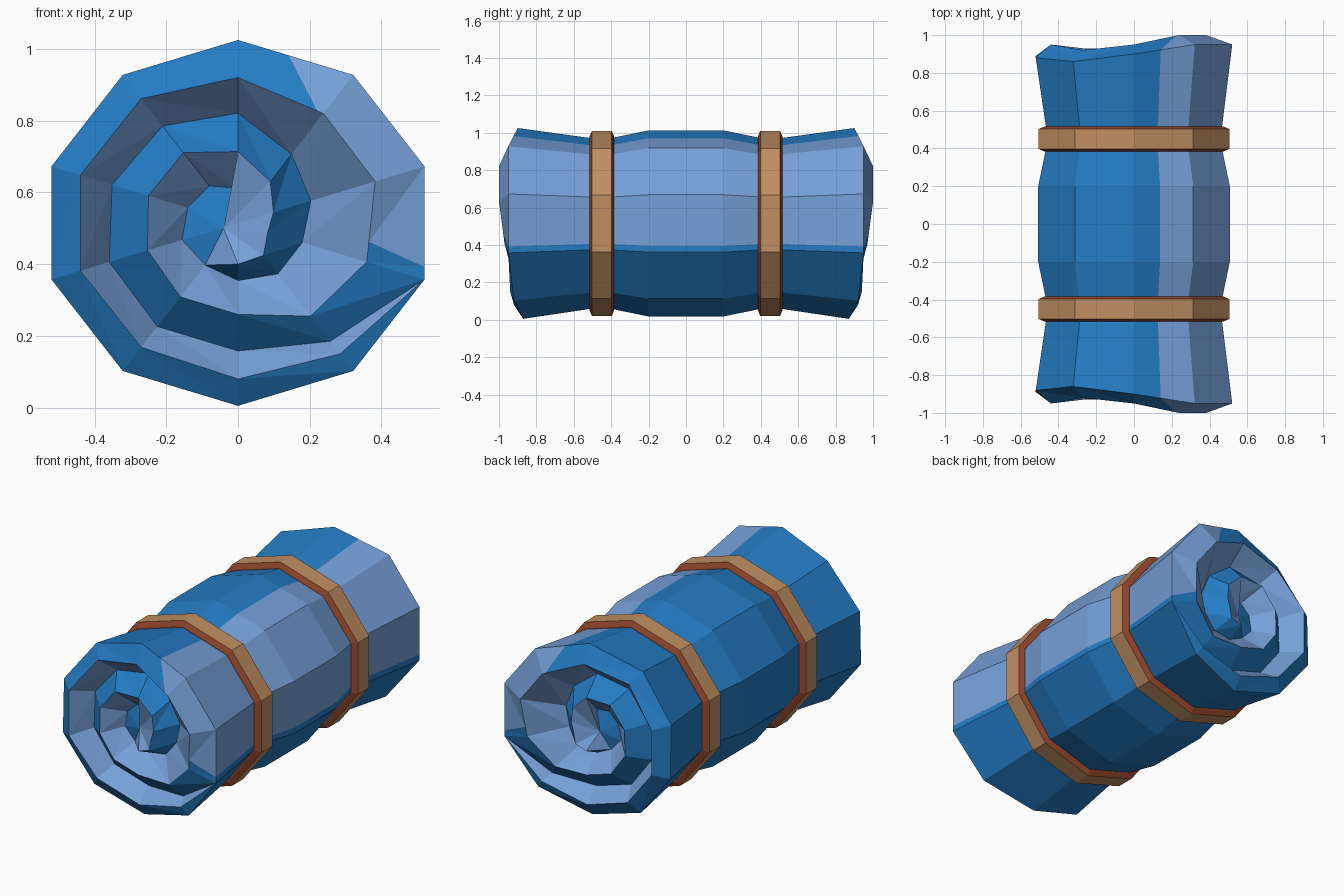
import bpy, bmesh, math
from mathutils import Vector

if "Cube" in bpy.data.objects:
    bpy.data.objects.remove(bpy.data.objects["Cube"])


def material(name, rgb):
    m = bpy.data.materials.new(name)
    lin = [((c / 255 + 0.055) / 1.055) ** 2.4 for c in rgb]
    m.diffuse_color = (*lin, 1)
    m.use_nodes = True
    m.node_tree.nodes["Principled BSDF"].inputs["Base Color"].default_value = m.diffuse_color
    return m


blue = material("blanket blue", (36, 124, 196))
pale = material("blanket pale blue", (118, 160, 216))
tan = material("strap tan", (192, 143, 98))
brown = material("strap brown edge", (150, 72, 45))

RX, RZ, CZ = 0.547, 0.51, 0.515


def pt(k, f, y):
    """Decagon direction k (clockwise from top), fraction f of full radius."""
    a = math.radians(36 * k)
    return Vector((RX * f * math.sin(a), y, CZ + RZ * f * math.cos(a)))


def finish(name, bm, mats):
    me = bpy.data.meshes.new(name)
    bmesh.ops.remove_doubles(bm, verts=bm.verts, dist=1e-4)
    bm.to_mesh(me)
    bm.free()
    for m in mats:
        me.materials.append(m)
    ob = bpy.data.objects.new(name, me)
    bpy.context.collection.objects.link(ob)
    return ob


def add_face(bm, pts, mat, facing):
    """Face without repeated corners, turned to point along facing."""
    uniq = []
    for p in pts:
        if all((p - q).length > 1e-4 for q in uniq):
            uniq.append(p)
    if len(uniq) < 3:
        return
    f = bm.faces.new([bm.verts.new(p) for p in uniq])
    f.normal_update()
    if f.normal.dot(facing) < 0:
        f.normal_flip()
    f.material_index = mat


# spiral of the rolled end: ridge and groove radii, starting at the flap (k = 3)
RIDGE = [1, .885, .853, .84, .845, .845, .84, .795, .74, .735, .69, .63, .5,
         .5, .485, .48, .475, .39, .28, .19, .16, .22, .225, .285]
GROOVE = [1, .8, .7, .7, .69, .675, .655, .6, .465, .39, .345, .345, .315,
          .285, .3, .27, .25, .19]
RIDGE_Y = [.95, .94, .92, .93, .95, .95, .92, .95, 1.0, 1.0, .97]
RIM_Y = [.90, .95, .95, .95, .92, .87, .88, .89, .88, .86]
APEX = Vector((-.04, .86, .50))


def rim(k):
    i = int(k)
    a, b = (pt(j, 1, RIM_Y[j % 10]) for j in (i, i + 1))
    return a.lerp(b, k - i)


def ridge(i):
    if i == 26:
        return groove(16)
    if i > 26:
        return APEX
    n = i - 3
    return pt(i, RIDGE[n], RIDGE_Y[n] if n < len(RIDGE_Y) else .93)


def groove(i):
    if i > 20:
        return APEX
    return pt(i, GROOVE[i - 3], {3: .95, 4: .88}.get(i, .83))


def flip(p, s):
    return Vector((p.x, p.y * s, p.z))


bm = bmesh.new()
T1, T2 = 0.44, 2.89          # edges of the pale stripe around the roll

# roll body: lofted sections, pinched under the straps
ks = [0, T1, 1, 2, T2, 3, 4, 5, 6, 7, 8, 9, 10]
SECTIONS = [(-.51, .895), (-.40, .895), (-.20, .975),
            (.20, .975), (.40, .895), (.51, .895)]


def body(k, s, f, y):
    p = rim(k)
    return Vector((p.x * f, y if s == 0 else p.y * s, CZ + (p.z - CZ) * f))


rows = [(-1, 1, 0)] + [(0, f, y) for y, f in SECTIONS] + [(1, 1, 0)]
for ra, rb in zip(rows, rows[1:]):
    for a, b in zip(ks, ks[1:]):
        q = [body(a, *ra), body(b, *ra), body(b, *rb), body(a, *rb)]
        mid = sum(q, Vector()) / 4
        stripe = T1 <= (a + b) / 2 <= T2
        add_face(bm, q, int(stripe), Vector((mid.x, 0, mid.z - CZ)))

# rolled ends: blue outward slopes, pale inward slopes
for s in (-1, 1):
    out = Vector((0, s, 0))

    def quad(a, b, c, d, mat):
        add_face(bm, [flip(a, s), flip(b, s), flip(c, s)], mat, out)
        add_face(bm, [flip(a, s), flip(c, s), flip(d, s)], mat, out)

    edge = [(i, rim(i % 10), ridge(i)) for i in range(3, 14)]
    edge.append((10 + T1, rim(T1), ridge(10).lerp(ridge(11), .93)))
    edge.append((10 + T2, rim(T2), ridge(12).lerp(ridge(13), .75)))
    edge.sort(key=lambda e: e[0])
    for (i, o1, r1), (j, o2, r2) in zip(edge, edge[1:]):
        quad(o1, o2, r2, r1, int(10 + T1 <= (i + j) / 2 <= 10 + T2))
    for i in range(13, 31):
        quad(groove(i - 10), groove(i - 9), ridge(i + 1), ridge(i), 0)
    for i in range(3, 26):
        quad(ridge(i), ridge(i + 1), groove(i + 1), groove(i), 1)
finish("blanket_roll", bm, [blue, pale])

# straps: decagonal bands with slanted brown edges
PROFILE = [(-.066, .85), (-.066, .91), (-.053, .97),
           (.053, .97), (.066, .91), (.066, .85)]
for name, y0 in (("front_strap", -.45), ("back_strap", .45)):
    bm = bmesh.new()
    for (ya, fa), (yb, fb) in zip(PROFILE, PROFILE[1:]):
        for k in range(10):
            q = [pt(k, fa, y0 + ya), pt(k + 1, fa, y0 + ya),
                 pt(k + 1, fb, y0 + yb), pt(k, fb, y0 + yb)]
            flat = fa == fb
            mid = sum(q, Vector()) / 4
            facing = Vector((mid.x, 0, mid.z - CZ)) if flat else Vector((0, ya + yb, 0))
            add_face(bm, q, 0 if flat else 1, facing)
    finish(name, bm, [tan, brown])
